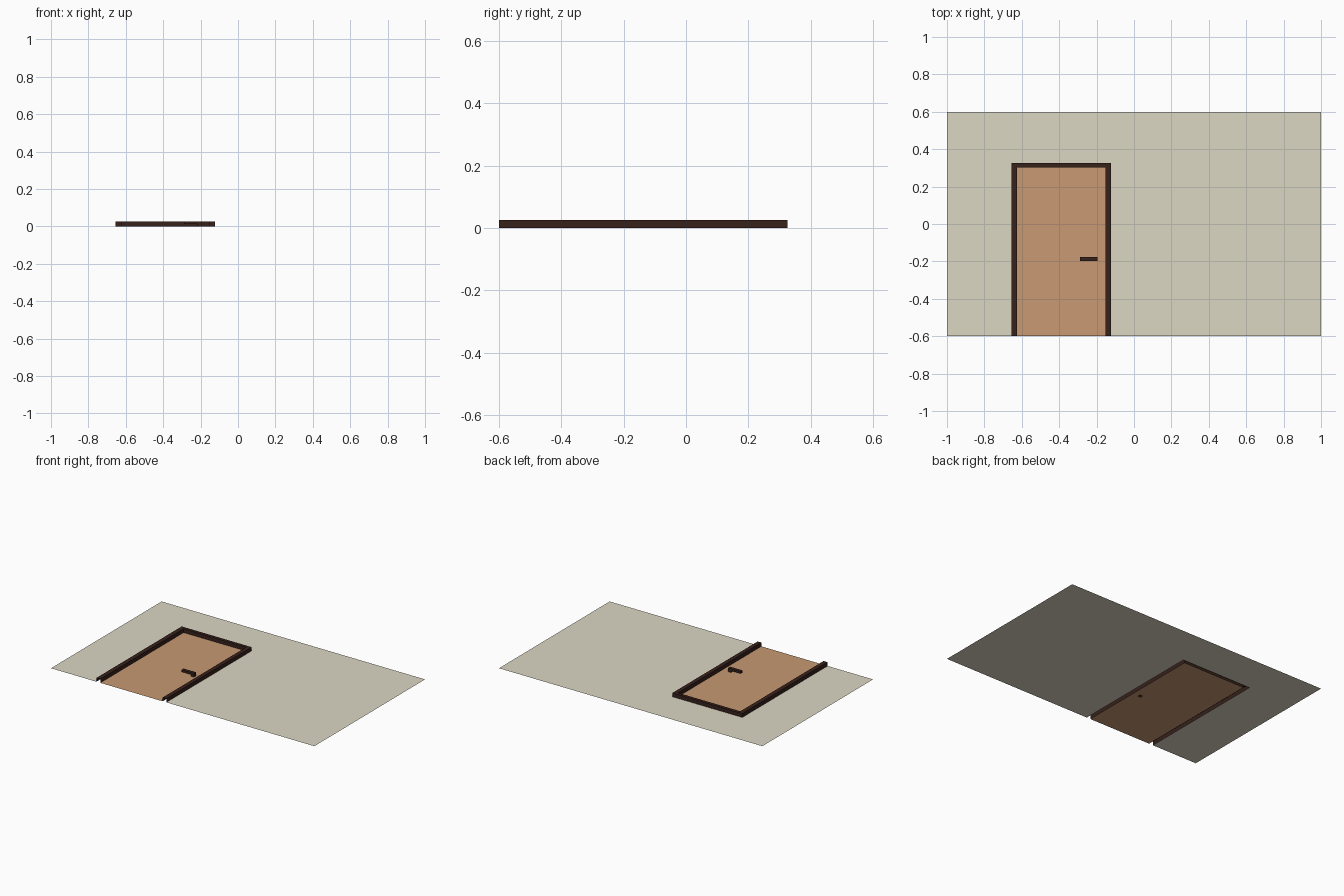
import bpy, bmesh

if "Cube" in bpy.data.objects:
    bpy.data.objects.remove(bpy.data.objects["Cube"])


def material(name, rgb):
    m = bpy.data.materials.new(name)
    m.diffuse_color = (*rgb, 1.0)
    m.use_nodes = True
    m.node_tree.nodes["Principled BSDF"].inputs["Base Color"].default_value = m.diffuse_color
    return m


CREAM = material("cream", (0.72, 0.68, 0.55))
TAN = material("tan_wood", (0.58, 0.32, 0.175))
DARK = material("dark_wood", (0.038, 0.015, 0.011))


def finish(name, bm, mat):
    me = bpy.data.meshes.new(name)
    bm.to_mesh(me)
    bm.free()
    me.materials.append(mat)
    ob = bpy.data.objects.new(name, me)
    bpy.context.collection.objects.link(ob)
    return ob


def sheet(name, xs, ys, holes, mat):
    """Flat upward-facing sheet on a grid of lines, leaving the hole cells open."""
    bm = bmesh.new()
    v = [[bm.verts.new((x, y, 0)) for y in ys] for x in xs]
    for i in range(len(xs) - 1):
        for j in range(len(ys) - 1):
            if (i, j) not in holes:
                bm.faces.new((v[i][j], v[i + 1][j], v[i + 1][j + 1], v[i][j + 1]))
    return finish(name, bm, mat)


# Main dimensions
BOTTOM = -0.6
OX0, OX1, OY = -0.655, -0.124, 0.325     # frame outside
IX0, IX1, IY = -0.625, -0.152, 0.303     # frame inside
H = 0.026                                # frame height
SX0, SX1, SY0, SY1 = -0.218, -0.196, -0.198, -0.176  # handle stem
LX0, MID = -0.29, 0.012                  # lever tip, lever underside

# Wall sheet with an opening for the frame
sheet("wall", [-1, OX0, OX1, 1], [BOTTOM, OY, 0.6], {(1, 0)}, CREAM)

# Door sheet with a small opening under the handle stem
sheet("door", [IX0, SX0, SX1, IX1], [BOTTOM, SY0, SY1, IY], {(1, 1)}, TAN)

# Door frame: raised channel, open underneath and at its feet
bm = bmesh.new()


def arch(x0, x1, y, z):
    return [bm.verts.new(p) for p in
            ((x0, BOTTOM, z), (x0, y, z), (x1, y, z), (x1, BOTTOM, z))]


rails = [arch(OX0, OX1, OY, 0), arch(OX0, OX1, OY, H),
         arch(IX0, IX1, IY, H), arch(IX0, IX1, IY, 0)]
for a, b in zip(rails, rails[1:]):
    for k in range(3):
        bm.faces.new((a[k + 1], a[k], b[k], b[k + 1]))
bmesh.ops.reverse_faces(bm, faces=[f for f in bm.faces if abs(f.normal.z) > 0.5 and f.normal.z < 0])
bm.normal_update()
for f in bm.faces:
    if f.normal.z < -0.5:
        f.normal_flip()
    # sides: outer rail faces away from the door middle, inner rail towards it
    elif abs(f.normal.z) < 0.5:
        c = f.calc_center_median()
        outer = f.verts[0] in rails[0] + rails[1]
        mid = ((IX0 + IX1) / 2, (BOTTOM + IY) / 2)
        away = f.normal.x * (c.x - mid[0]) + f.normal.y * (c.y - mid[1]) > 0
        if away != outer:
            f.normal_flip()
finish("door_frame", bm, DARK)

# Handle: L-shaped side profile (stem plus lever), extruded across, open at the stem foot
bm = bmesh.new()
profile = [(SX1, 0), (SX1, MID), (SX1, H), (SX0, H), (LX0, H), (LX0, MID), (SX0, MID), (SX0, 0)]
front = [bm.verts.new((x, SY0, z)) for x, z in profile]
back = [bm.verts.new((x, SY1, z)) for x, z in profile]
for k in range(len(profile) - 1):
    bm.faces.new((front[k], back[k], back[k + 1], front[k + 1]))
for quad in ((0, 1, 6, 7), (1, 2, 3, 6), (3, 4, 5, 6)):
    bm.faces.new([front[k] for k in reversed(quad)])
    bm.faces.new([back[k] for k in quad])
bmesh.ops.recalc_face_normals(bm, faces=bm.faces[:])
finish("handle", bm, DARK)
